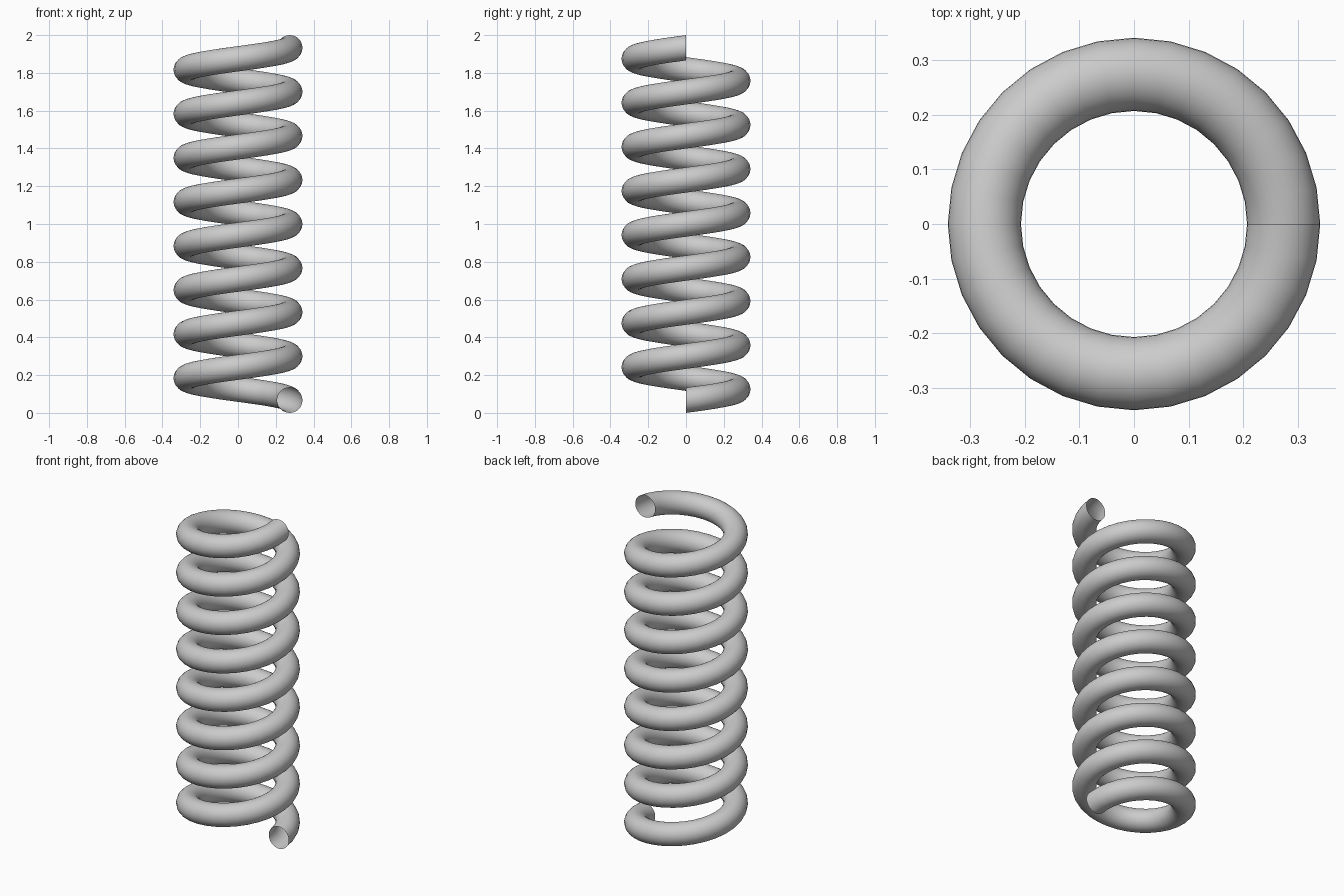
import bpy, bmesh
from math import sin, cos, tau

if "Cube" in bpy.data.objects:
    bpy.data.objects.remove(bpy.data.objects["Cube"])

TURNS, STEPS, SIDES = 8, 32, 32
COIL_R, WIRE_R = 0.274, 0.067
PITCH = (2.0 - 2 * WIRE_R) / TURNS

bm = bmesh.new()

# Upright circular wire section, swept counter-clockwise up the helix
rings = []
for i in range(TURNS * STEPS + 1):
    t = tau * i / STEPS
    z = WIRE_R + PITCH * i / STEPS
    ring = []
    for j in range(SIDES):
        a = tau * j / SIDES
        r = COIL_R + WIRE_R * cos(a)
        ring.append(bm.verts.new((r * cos(t), r * sin(t), z + WIRE_R * sin(a))))
    rings.append(ring)

# Skin between neighbouring sections, leaving the tube ends open
for low, high in zip(rings, rings[1:]):
    for j in range(SIDES):
        k = (j + 1) % SIDES
        bm.faces.new((low[j], high[j], high[k], low[k])).smooth = True

mesh = bpy.data.meshes.new("coil_spring")
bm.to_mesh(mesh)
bm.free()
spring = bpy.data.objects.new("coil_spring", mesh)
bpy.context.collection.objects.link(spring)
